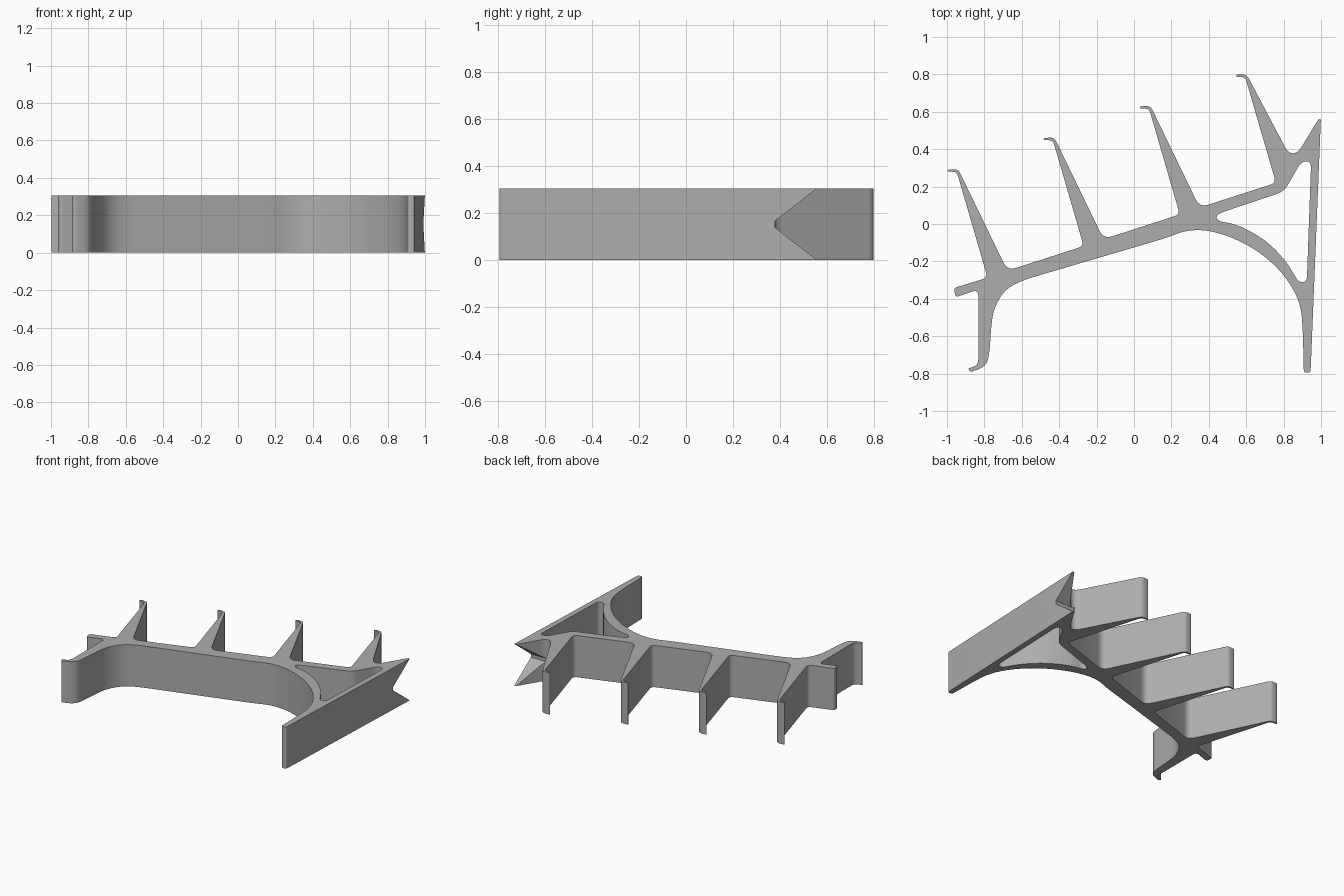
import bpy, bmesh
from mathutils import Vector

if "Cube" in bpy.data.objects:
    bpy.data.objects.remove(bpy.data.objects["Cube"])

H = 0.305  # height of the extruded bracket


def rounded(points):
    """Turn (x, y, fillet) corners into a smooth closed outline."""
    out = []
    n = len(points)
    for i, (x, y, r) in enumerate(points):
        p = Vector((x, y))
        if r == 0:
            out.append(p)
            continue
        a = Vector(points[i - 1][:2]) - p
        b = Vector(points[(i + 1) % n][:2]) - p
        s = p + a.normalized() * min(r, a.length * 0.499)
        e = p + b.normalized() * min(r, b.length * 0.499)
        steps = 5
        for k in range(steps + 1):
            t = k / steps
            out.append(s * (1 - t) ** 2 + p * 2 * t * (1 - t) + e * t * t)
    return out


def fin(i, valley):
    """Tapered hooked fin, from its left root over the tip to its right root."""
    dx, dy = 0.514 * i, 0.169 * i
    pts = [(-0.783, -0.287, 0.03), (-0.947, 0.277, 0.02), (-0.998, 0.281, 0.008),
           (-0.995, 0.291, 0.008), (-0.94, 0.294, 0.025)]
    return [(x + dx, y + dy, r) for x, y, r in pts] + valley


def spine_valley(i):
    return [(-0.677 + 0.514 * i, -0.25 + 0.169 * i, 0.05)]


# Outer outline: fins along the spine, clockwise from the left
outline = []
for i in range(3):
    outline += fin(i, spine_valley(i))
outline += fin(3, [(0.825, 0.378, 0.04), (0.875, 0.378, 0.04)])
# Right leg and its long flat face
outline += [(0.995, 0.575, 0.008), (0.999, 0.56, 0.008),
            (0.944, -0.795, 0.015), (0.908, -0.795, 0.015)]
# Arched underside
R = 1.0
outline += [(0.902, -0.54, R), (0.89, -0.43, R), (0.84, -0.325, R), (0.76, -0.225, R),
            (0.65, -0.135, R), (0.51, -0.065, R), (0.38, -0.03, R), (0.27, -0.036, R),
            (0.18, -0.072, 0.05)]
# Left leg with its foot hook and the short side arm
outline += [(-0.60, -0.302, 0.06), (-0.69, -0.35, R), (-0.75, -0.45, R), (-0.765, -0.56, R),
            (-0.77, -0.66, R), (-0.785, -0.76, 0.06), (-0.875, -0.792, 0.01),
            (-0.888, -0.773, 0.01), (-0.832, -0.755, 0.035), (-0.832, -0.35, 0.035),
            (-0.955, -0.392, 0.02), (-0.962, -0.342, 0.015)]

# Opening between the leg, the arch and the spine
opening = [(0.435, 0.05, 0.05), (0.70, 0.14, R), (0.80, 0.172, R), (0.835, 0.23, R),
           (0.895, 0.335, 0.04), (0.947, 0.335, 0.035), (0.924, -0.31, 0.03),
           (0.88, -0.312, 0.03), (0.815, -0.20, R), (0.72, -0.10, R), (0.61, -0.03, R),
           (0.52, 0.005, R), (0.45, 0.013, 0.04)]

grey = bpy.data.materials.new("grey")
grey.diffuse_color = (0.42, 0.42, 0.42, 1)
grey.use_nodes = True
grey.node_tree.nodes["Principled BSDF"].inputs["Base Color"].default_value = grey.diffuse_color

# Bracket body: filled flat curve, extruded
curve = bpy.data.curves.new("bracket", 'CURVE')
curve.dimensions = '2D'
curve.fill_mode = 'BOTH'
curve.extrude = H / 2
for pts in (outline, opening):
    loop = rounded(pts)
    spline = curve.splines.new('POLY')
    spline.points.add(len(loop) - 1)
    for sp, p in zip(spline.points, loop):
        sp.co = (p.x, p.y, 0, 1)
    spline.use_cyclic_u = True
body = bpy.data.objects.new("bracket", curve)
body.location.z = H / 2
bpy.context.collection.objects.link(body)
bpy.context.view_layer.objects.active = body
body.select_set(True)
bpy.ops.object.convert(target='MESH')
body = bpy.context.object
bm = bmesh.new()
bm.from_mesh(body.data)
bmesh.ops.remove_doubles(bm, verts=bm.verts, dist=0.0002)
bmesh.ops.recalc_face_normals(bm, faces=bm.faces)
bm.to_mesh(body.data)
bm.free()

# V-shaped notch cut sideways through the rear tip of the flat face
bm = bmesh.new()
m = H / 2
section = [(0.377, m - 0.012), (0.377, m + 0.012), (0.39, m + 0.022),
           (0.63, m + 0.208), (0.63, m - 0.208), (0.39, m - 0.022)]
face = bm.faces.new([bm.verts.new((0.835, y, z)) for y, z in section])
ext = bmesh.ops.extrude_face_region(bm, geom=[face])
bmesh.ops.translate(bm, vec=(0.3, 0, 0),
                    verts=[v for v in ext['geom'] if isinstance(v, bmesh.types.BMVert)])
bmesh.ops.recalc_face_normals(bm, faces=bm.faces)
mesh = bpy.data.meshes.new("notch_cutter")
bm.to_mesh(mesh)
bm.free()
cutter = bpy.data.objects.new("notch_cutter", mesh)
cutter.hide_render = True
bpy.context.collection.objects.link(cutter)
cut = body.modifiers.new("notch", 'BOOLEAN')
cut.operation = 'DIFFERENCE'
cut.solver = 'EXACT'
cut.object = cutter
bpy.ops.object.modifier_apply(modifier=cut.name)
bpy.data.objects.remove(cutter)

body.data.materials.clear()
body.data.materials.append(grey)
bpy.ops.object.shade_smooth_by_angle(angle=0.5)
